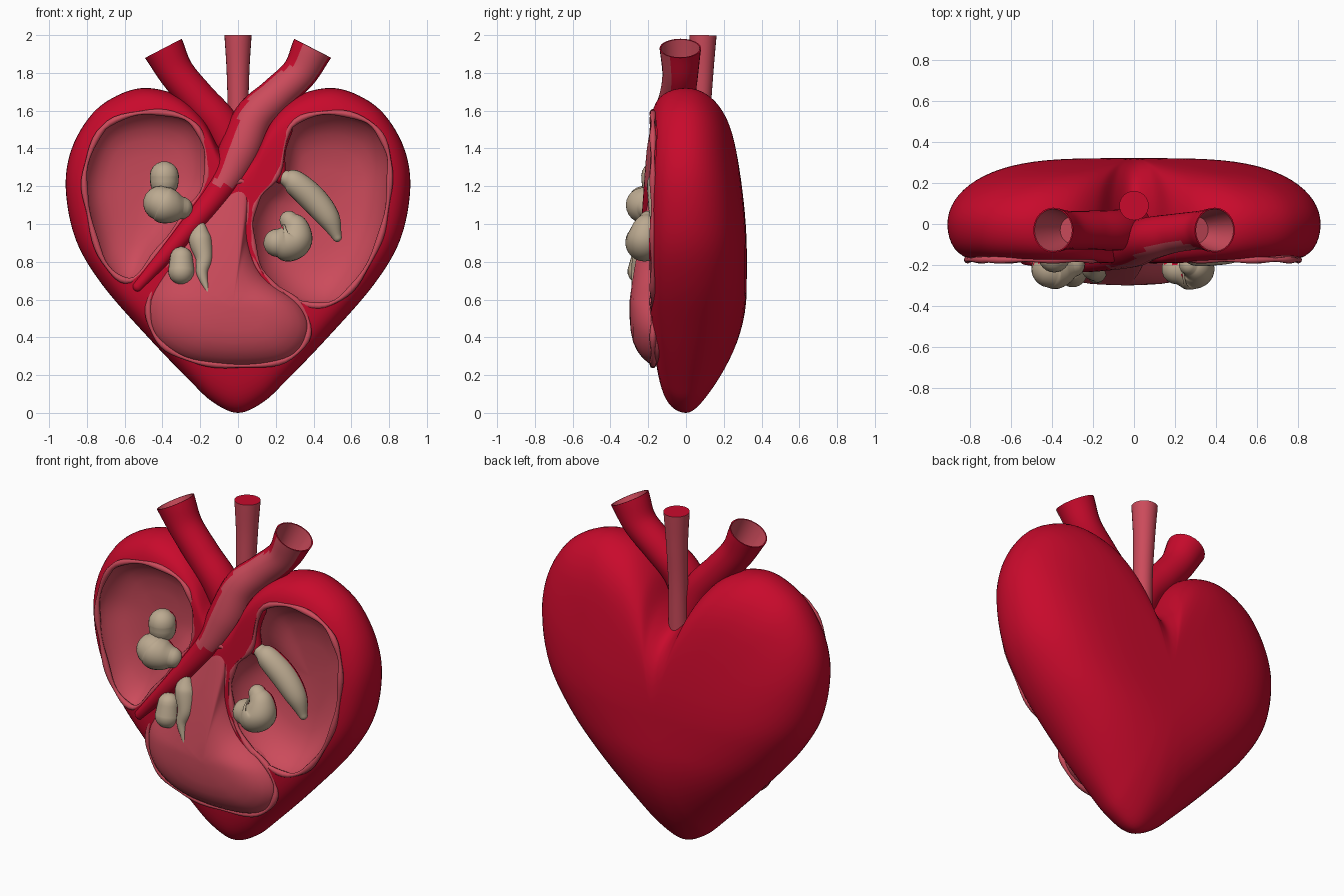
import bpy, bmesh, math
from mathutils import Vector

if "Cube" in bpy.data.objects:
    bpy.data.objects.remove(bpy.data.objects["Cube"])


def material(name, rgb):
    m = bpy.data.materials.new(name)
    m.diffuse_color = (*rgb, 1)
    m.use_nodes = True
    m.node_tree.nodes["Principled BSDF"].inputs["Base Color"].default_value = m.diffuse_color
    return m


RED = material("deep red", (0.58, 0.003, 0.025))
PINK = material("inner pink", (0.60, 0.07, 0.105))
BEIGE = material("beige", (0.50, 0.40, 0.28))


def spline(pts, steps, closed=False):
    """Catmull-Rom samples through the points."""
    pts = [Vector(p) for p in pts]
    n, out = len(pts), []
    for i in range(n if closed else n - 1):
        if closed:
            a, b, c, d = (pts[(i + k) % n] for k in (-1, 0, 1, 2))
        else:
            b, c = pts[i], pts[i + 1]
            a = pts[i - 1] if i else 2 * b - c
            d = pts[i + 2] if i + 2 < n else 2 * c - b
        for s in range(steps):
            t = s / steps
            out.append(0.5 * (2 * b + (c - a) * t + (2 * a - 5 * b + 4 * c - d) * t * t
                              + (3 * b - a - 3 * c + d) * t ** 3))
    if not closed:
        out.append(pts[-1])
    return out


def smooth(ob, angle):
    bpy.ops.object.select_all(action='DESELECT')
    ob.select_set(True)
    bpy.context.view_layer.objects.active = ob
    bpy.ops.object.shade_smooth_by_angle(angle=math.radians(angle))


def finish(bm, name, mats, angle=50):
    bmesh.ops.recalc_face_normals(bm, faces=bm.faces[:])
    me = bpy.data.meshes.new(name)
    bm.to_mesh(me)
    bm.free()
    ob = bpy.data.objects.new(name, me)
    bpy.context.collection.objects.link(ob)
    for m in mats:
        me.materials.append(m)
    smooth(ob, angle)
    return ob


def skin(bm, rings, loop=False):
    faces = []
    pairs = list(zip(rings, rings[1:])) + ([(rings[-1], rings[0])] if loop else [])
    for a, b in pairs:
        n = len(a)
        for i in range(n):
            j = (i + 1) % n
            faces.append(bm.faces.new((a[i], a[j], b[j], b[i])))
    return faces


def loft(name, outline, centre, profile, mats, index=0, warp=None):
    """Closed solid: the xz outline scaled about centre at each (scale, y)."""
    bm = bmesh.new()
    cx, cz = centre
    rings = [[bm.verts.new((cx + (p.x - cx) * s, y, cz + (p.y - cz) * s)) for p in outline]
             for s, y in profile]
    skin(bm, rings)
    bm.faces.new(rings[0])
    bm.faces.new(rings[-1])
    for f in bm.faces:
        f.material_index = index
    if warp:
        for v in bm.verts:
            v.co = warp(v.co)
    return finish(bm, name, mats)


def tube(name, pts, mats, end="round", rule=None, sides=24, steps=8):
    """Swept tube through (x, y, z, radius); the first end may be an open mouth."""
    path = spline(pts, steps)
    pos = [p.xyz for p in path]
    stations = []
    for i, p in enumerate(pos):
        t = (pos[min(i + 1, len(pos) - 1)] - pos[max(i - 1, 0)]).normalized()
        stations.append((p, t, max(path[i].w, 0.004)))
    arc = [math.radians(a) for a in (20, 40, 60, 80)]
    p, t, r = stations[0]
    head = []
    if end == "round":
        head = [(p - t * r * math.sin(a), t, r * math.cos(a)) for a in reversed(arc)]
    elif end == "open":
        head = [(p + t * 0.2, t, r * 0.6), (p + t * 0.1, t, r * 0.8), (p, t, r * 0.94)]
    p, t, r = stations[-1]
    tail = [(p + t * r * math.sin(a), t, r * math.cos(a)) for a in arc]
    bm = bmesh.new()
    rings = []
    for p, t, r in head + stations + tail:
        u = t.cross(Vector((0, 1, 0))).normalized()
        v = u.cross(t)
        rings.append([bm.verts.new(p + r * (u * math.cos(k * math.tau / sides)
                                            + v * math.sin(k * math.tau / sides)))
                      for k in range(sides)])
    faces = skin(bm, rings)
    cap = bm.faces.new(rings[0])
    bm.faces.new(rings[-1])
    bmesh.ops.recalc_face_normals(bm, faces=bm.faces[:])
    if rule:
        for f in faces:
            f.material_index = int(rule(f))
    if end == "open":
        for f in faces[:2 * sides] + [cap]:
            f.material_index = 1
    elif end == "flat":
        cap.material_index = 1
    return finish(bm, name, mats)


def lip(name, outline, y, r):
    """Thin soft rim following an outline."""
    bm = bmesh.new()
    n, rings = len(outline), []
    for i, p in enumerate(outline):
        t = (outline[(i + 1) % n] - outline[i - 1]).normalized()
        rr = r * (1 + 0.3 * math.sin(i * 0.9))
        rings.append([bm.verts.new((p.x + t.y * rr * math.cos(a), y + rr * math.sin(a),
                                    p.y - t.x * rr * math.cos(a)))
                      for a in (k * math.tau / 8 for k in range(8))])
    skin(bm, rings, loop=True)
    return finish(bm, name, [PINK])


def body_warp(co):
    """Thin the body toward the tip and slightly toward the top."""
    x, y, z = co
    rise = math.sin(math.pi / 2 * min(max(z, 0) / 0.65, 1))
    if y < 0:
        return Vector((x, y * (0.6 + 0.4 * rise), z))
    t = min(max((z - 0.85) / 0.6, 0), 1)
    return Vector((x, y * (0.45 + 0.54 * rise) * (1 - 0.11 * t * t * (3 - 2 * t)), z))


# Heart body: mirrored outline, flattish front, domed back
half = [(0.13, 0.055), (0.25, 0.165), (0.485, 0.41), (0.72, 0.68), (0.86, 0.92), (0.912, 1.19),
        (0.88, 1.4), (0.775, 1.58), (0.64, 1.68), (0.49, 1.72), (0.32, 1.68), (0.19, 1.57),
        (0.1, 1.41)]
heart = spline([(0, 0)] + half + [(0, 1.32)] + [(-x, z) for x, z in reversed(half)], 6, True)
scales = [math.sin(math.radians(a)) for a in range(2, 90, 4)]
profile = [(s, -0.19 * (1 - s ** 13) ** 0.5) for s in scales] + [(1, 0.0)]
profile += [(s, 0.325 * (1 - s ** 4) ** 0.5) for s in reversed(scales)]
body = loft("heart_body", heart, (0, 0.85), profile, [RED, PINK], warp=body_warp)

# Two hollow chambers cut into the front
left = spline([(-0.71, 1.51), (-0.5, 1.59), (-0.28, 1.56), (-0.18, 1.43), (-0.17, 1.22),
               (-0.28, 1.05), (-0.42, 0.86), (-0.57, 0.7), (-0.71, 0.8), (-0.79, 1.05),
               (-0.81, 1.28)], 6, True)
right = spline([(0.28, 1.52), (0.48, 1.59), (0.69, 1.54), (0.79, 1.39), (0.8, 1.18),
                (0.75, 0.92), (0.62, 0.68), (0.46, 0.57), (0.27, 0.61), (0.12, 0.76),
                (0.07, 0.97), (0.1, 1.13), (0.21, 1.27)], 6, True)
bowl = [(1, 0), (0.98, 0.18), (0.94, 0.35), (0.87, 0.55), (0.77, 0.74), (0.62, 0.88),
        (0.4, 0.97), (0.03, 1)]
for side, outline, centre, depth in (("left", left, (-0.5, 1.2), 0.15),
                                     ("right", right, (0.45, 1.08), 0.21)):
    steps = [(1, -0.45)] + [(s, -0.17 + depth * d) for s, d in bowl]
    cutter = loft(side + "_chamber_cutter", outline, centre, steps, [RED, PINK], 1)
    mod = body.modifiers.new(side + "_chamber", 'BOOLEAN')
    mod.operation, mod.object, mod.solver = 'DIFFERENCE', cutter, 'EXACT'
    bpy.context.view_layer.objects.active = body
    bpy.ops.object.modifier_apply(modifier=mod.name)
    bpy.data.objects.remove(cutter)
    lip(side + "_chamber_lip", outline, -0.175, 0.014)
smooth(body, 40)

# Bulging lower chamber, flatter toward its narrow top
lower = spline([(-0.47, 0.6), (-0.44, 0.41), (-0.28, 0.29), (-0.02, 0.25), (0.25, 0.28),
                (0.37, 0.41), (0.33, 0.57), (0.13, 0.73), (0.05, 0.94), (0.05, 1.2),
                (-0.06, 1.2), (-0.22, 1.02), (-0.36, 0.8)], 6, True)
dome = [(1, -0.1), (1, -0.17), (0.95, -0.2), (0.87, -0.23), (0.75, -0.258), (0.6, -0.28),
        (0.4, -0.293), (0.2, -0.298), (0.03, -0.3)]


def dome_warp(co):
    k = 1 - 0.55 * min(max((co.z - 0.6) / 0.5, 0), 1)
    return Vector((co.x, -0.17 + (co.y + 0.17) * k, co.z))


loft("lower_chamber", lower, (-0.03, 0.56), dome, [PINK], warp=dome_warp)
lip("lower_chamber_lip", lower, -0.175, 0.014)

# Vessels
tube("left_vessel", [(-0.395, -0.03, 1.93, 0.11), (-0.325, -0.03, 1.8, 0.095),
                     (-0.21, -0.03, 1.66, 0.095), (-0.09, -0.03, 1.52, 0.1),
                     (0, -0.02, 1.33, 0.1)], [RED, PINK], "open")
tube("right_vessel", [(0.395, -0.03, 1.93, 0.11), (0.325, -0.03, 1.8, 0.095),
                      (0.2, -0.045, 1.68, 0.095), (0.08, -0.07, 1.56, 0.105),
                      (0, -0.1, 1.37, 0.11), (-0.1, -0.15, 1.18, 0.075),
                      (-0.3, -0.185, 0.93, 0.05), (-0.53, -0.17, 0.67, 0.03)],
     [RED, PINK], "open",
     rule=lambda f: f.normal.y < -0.4 and f.normal.x > -0.5
     and f.calc_center_median().z > 1.2)
tube("rear_vessel", [(0, 0.09, 2.0, 0.072), (0, 0.085, 1.8, 0.06), (0, 0.075, 1.55, 0.054),
                     (0, 0.07, 1.2, 0.054)], [PINK, RED], "flat")
tube("right_chamber_cord", [(0.26, -0.15, 1.5, 0.03), (0.23, -0.15, 1.38, 0.022),
                            (0.22, -0.14, 1.25, 0.035)], [RED])

# Beige lumps inside the chambers, red where they join the wall
lumps = {
    "left_upper_lump": [(-0.39, -0.16, 1.255, 0.077), (-0.39, -0.16, 1.22, 0.075)],
    "left_lower_lump": [(-0.41, -0.22, 1.11, 0.092), (-0.385, -0.22, 1.1, 0.098),
                        (-0.34, -0.21, 1.09, 0.085), (-0.3, -0.2, 1.085, 0.06)],
    "right_horn": [(0.25, -0.14, 1.245, 0.04), (0.3, -0.14, 1.22, 0.065),
                   (0.4, -0.13, 1.13, 0.072), (0.48, -0.13, 1.03, 0.06),
                   (0.525, -0.13, 0.93, 0.025)],
    "right_curled_lump": [(0.27, -0.2, 1.02, 0.05), (0.3, -0.21, 0.98, 0.075),
                          (0.3, -0.22, 0.92, 0.095), (0.255, -0.22, 0.9, 0.1),
                          (0.21, -0.22, 0.9, 0.075)],
    "centre_lump": [(-0.3, -0.23, 0.82, 0.06), (-0.3, -0.24, 0.75, 0.07)],
    "centre_sliver": [(-0.2, -0.2, 1.0, 0.025), (-0.2, -0.21, 0.92, 0.06),
                      (-0.18, -0.24, 0.82, 0.045), (-0.19, -0.26, 0.74, 0.03),
                      (-0.16, -0.28, 0.64, 0.008)],
}
for name, pts in lumps.items():
    tube(name, pts, [BEIGE, RED], rule=lambda f: f.normal.y > 0.35)
